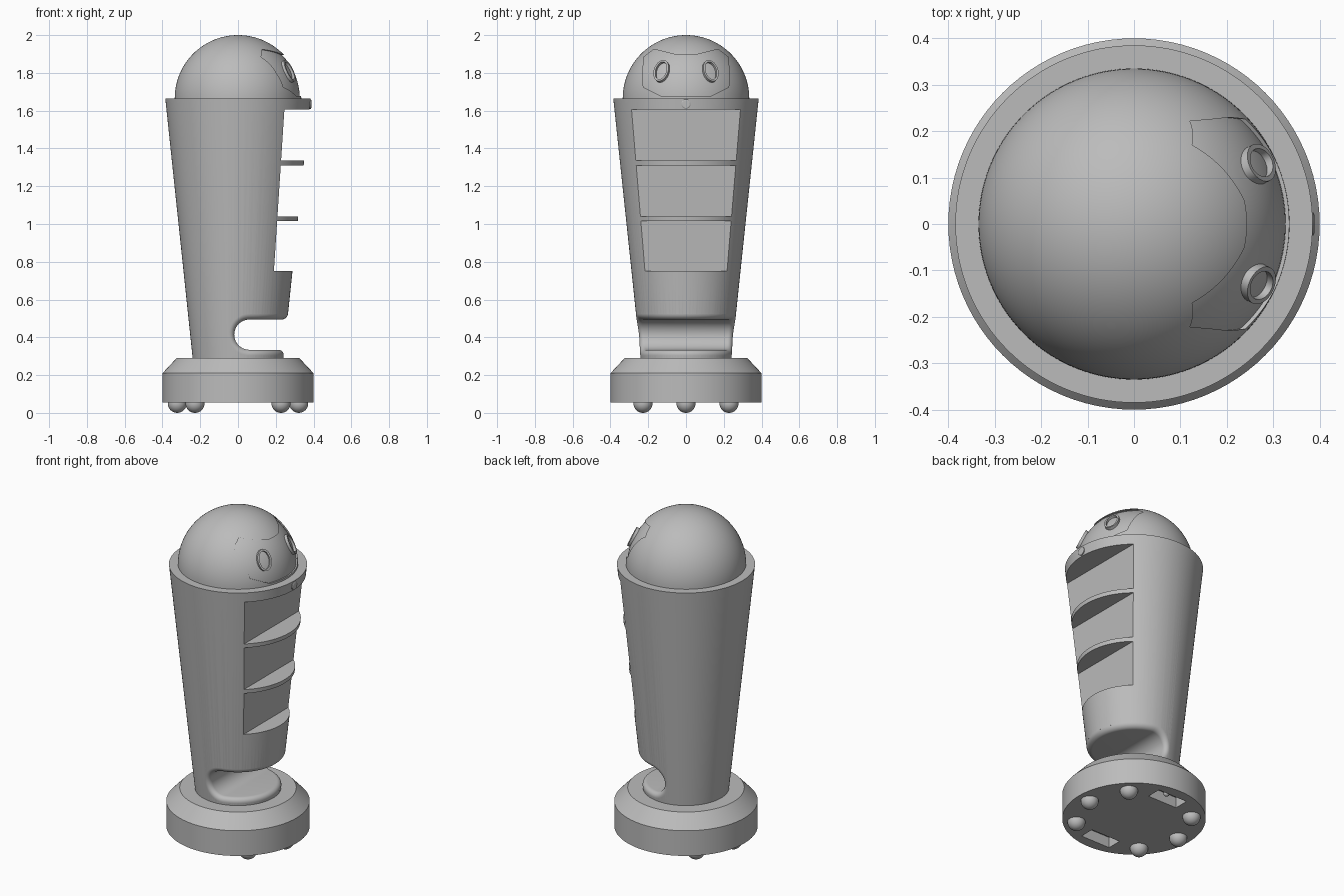
import bpy, bmesh, math
from mathutils import Vector, Matrix

cube = bpy.data.objects.get("Cube")
if cube:
    bpy.data.objects.remove(cube)

grey = bpy.data.materials.new("light_grey")
grey.use_nodes = True
grey.diffuse_color = (0.5, 0.5, 0.5, 1)
grey.node_tree.nodes["Principled BSDF"].inputs["Base Color"].default_value = (0.5, 0.5, 0.5, 1)

BODY_Z, RIM_Z = 0.27, 1.665
BODY_R, RIM_R = 0.238, 0.385
DOME_R = 0.335


def make(name, verts, faces, angle=30):
    bm = bmesh.new()
    vs = [bm.verts.new(v) for v in verts]
    for f in faces:
        bm.faces.new([vs[i] for i in f])
    bmesh.ops.remove_doubles(bm, verts=bm.verts, dist=1e-5)
    bmesh.ops.recalc_face_normals(bm, faces=bm.faces)
    mesh = bpy.data.meshes.new(name)
    bm.to_mesh(mesh)
    bm.free()
    mesh.materials.append(grey)
    ob = bpy.data.objects.new(name, mesh)
    bpy.context.collection.objects.link(ob)
    smooth(ob, angle)
    return ob


def smooth(ob, angle=30):
    bpy.ops.object.select_all(action='DESELECT')
    ob.select_set(True)
    bpy.context.view_layer.objects.active = ob
    bpy.ops.object.shade_smooth_by_angle(angle=math.radians(angle))


def loft(rows, closed=True):
    """Quads between equal-length closed rows of points."""
    n = len(rows[0])
    verts = [p for r in rows for p in r]
    last = len(rows) if closed else len(rows) - 1
    faces = []
    for k in range(last):
        a, b = k * n, (k + 1) % len(rows) * n
        faces += [(a + i, a + (i + 1) % n, b + (i + 1) % n, b + i) for i in range(n)]
    return verts, faces


def lathe(name, profile, seg=96):
    rows = [[(r * math.cos(math.tau * i / seg), r * math.sin(math.tau * i / seg), z)
             for i in range(seg)] for r, z in profile]
    verts, faces = loft(rows, False)
    n = len(profile)
    faces = [f for f in faces]
    if profile[0][0] > 0:
        faces.append(tuple(range(seg)))
    if profile[-1][0] > 0:
        faces.append(tuple(range((n - 1) * seg, n * seg)))
    return make(name, verts, faces)


def prism(name, outline, to_a, to_b):
    n = len(outline)
    verts, faces = loft([[to_a(*p) for p in outline], [to_b(*p) for p in outline]], False)
    return make(name, verts, faces + [tuple(range(n)), tuple(range(n, 2 * n))])


def box(name, x0, x1, y0, y1, z0, z1):
    return prism(name, [(x0, y0), (x1, y0), (x1, y1), (x0, y1)],
                 lambda x, y: (x, y, z0), lambda x, y: (x, y, z1))


def cut(ob, tool):
    mod = ob.modifiers.new("cut", 'BOOLEAN')
    mod.operation, mod.solver, mod.object = 'DIFFERENCE', 'EXACT', tool
    bpy.context.view_layer.objects.active = ob
    bpy.ops.object.modifier_apply(modifier=mod.name)
    bpy.data.objects.remove(tool)
    smooth(ob)


def cone_r(z):
    return BODY_R + (z - BODY_Z) * (RIM_R - BODY_R) / (RIM_Z - BODY_Z)


# Tapered body with three open shelf bays
body = lathe("body", [(BODY_R, BODY_Z), (RIM_R, RIM_Z)], 128)
wall = lambda z: 0.19 + (z - 0.75) * 0.065
for z0, z1 in ((0.75, 1.015), (1.04, 1.31), (1.335, 1.605)):
    cut(body, prism("bay_cutter", [(wall(z0), z0), (0.6, z0), (0.6, z1), (wall(z1), z1)],
                    lambda x, z: (x, -0.5, z), lambda x, z: (x, 0.5, z)))

# Mouth slot with a rounded back and rolled lips
MX, MZ, MR, LIP = 0.06, 0.414, 0.08, 0.03


def mouth_half(grow, depth, count=20):
    """Slot outline wrapped on the cone: upper lip, rounded back, lower lip."""
    pts = []
    r = MR + grow
    for side in (1, -1):
        z = MZ + side * r
        R = cone_r(z) - depth
        end = math.acos(MX / R)
        lip = [(R * math.cos(end * i / count), R * math.sin(end * i / count), z)
               for i in range(count + 1)]
        if side == 1:
            pts += lip
            for i in range(1, count):
                a = math.pi / 2 + math.pi * i / count
                x, za = MX + r * math.cos(a), MZ + r * math.sin(a)
                pts.append((x, math.sqrt((cone_r(za) - depth) ** 2 - x * x), za))
        else:
            pts += lip[::-1]
    return pts


steps = [(LIP, -0.05)]
for k in range(9):
    a = math.pi / 2 * k / 8
    steps.append((LIP * (1 - math.sin(a)), LIP * (1 - math.cos(a))))
halves = [mouth_half(g, d) for g, d in steps]
n = len(halves[0])
rows = [h + [(x, -y, z) for x, y, z in h[::-1]] for h in halves]
verts, faces = loft(rows, False)
m = 2 * n
inner = (len(rows) - 1) * m
faces += [(inner + i, inner + i + 1, inner + m - 2 - i, inner + m - 1 - i) for i in range(n - 1)]
for base in (0, n):
    for i in range(n // 2):
        quad = [base + i, base + i + 1, base + n - 2 - i, base + n - 1 - i]
        faces.append(tuple(dict.fromkeys(quad)))
cut(body, make("mouth_cutter", verts, faces))

# Round base with two pockets underneath
base = lathe("base", [(0.4, 0.055), (0.4, 0.21), (0.325, 0.29)])
for s in (1, -1):
    cut(base, box("pocket_cutter", -0.1, 0.1, s * 0.245, s * 0.335, 0, 0.12))


def ball(name, centre, r):
    prof = [(r * math.sin(math.pi * i / 16), -r * math.cos(math.pi * i / 16)) for i in range(17)]
    prof[0], prof[-1] = (0, -r), (0, r)
    ob = lathe(name, prof, 32)
    ob.location = centre
    return ob


# Ball casters
for i in range(8):
    if i not in (2, 6):
        a = math.pi / 4 * i
        ball("caster_%d" % i, (0.322 * math.cos(a), 0.322 * math.sin(a), 0.05), 0.05)
ball("pocket_peg", (0.015, 0.3, 0.08), 0.018)


# Domed head with a shallow recessed face panel
def dome(name, r, z0=0.0):
    a0 = math.asin(z0 / r)
    prof = [(r * math.cos(a), RIM_Z + r * math.sin(a))
            for a in (a0 + (math.pi / 2 - a0) * i / 32 for i in range(32))]
    return lathe(name, prof + [(0, RIM_Z + r)], 128)


head = dome("head", DOME_R)
half = [(0.05, 1.895), (0.1, 1.908), (0.17, 1.925), (0.222, 1.885),
        (0.23, 1.8), (0.226, 1.725), (0.13, 1.677)]
outline = half + [(-y, z) for y, z in half[::-1]]
panel = prism("panel_cutter", outline, lambda y, z: (0.02, y, z), lambda y, z: (0.5, y, z))
cut(panel, dome("inner_dome", DOME_R - 0.008, -0.05))
cut(head, panel)

# Raised oval eye rings
for side in (1, -1):
    normal = Vector((0.27, side * 0.13, 0.145)).normalized()
    across = Vector((0, 0, 1)).cross(normal).normalized()
    up = normal.cross(across)
    centre = Vector((0, 0, RIM_Z)) + normal * (DOME_R - 0.008)
    rows = []
    for w, h, d in ((0.043, 0.062, -0.02), (0.043, 0.062, 0.012),
                    (0.032, 0.051, 0.012), (0.032, 0.051, -0.02)):
        rows.append([centre + across * w * math.cos(math.tau * i / 48)
                     + up * h * math.sin(math.tau * i / 48) + normal * d for i in range(48)])
    make("eye_ring_left" if side > 0 else "eye_ring_right", *loft(rows))

# Small round button on the rim
button = lathe("rim_button", [(0.025, -0.02), (0.025, 0.004), (0.02, 0.007)], 32)
button.matrix_world = Matrix.Translation((cone_r(1.635), 0, 1.635)) @ Matrix.Rotation(math.pi / 2, 4, 'Y')
